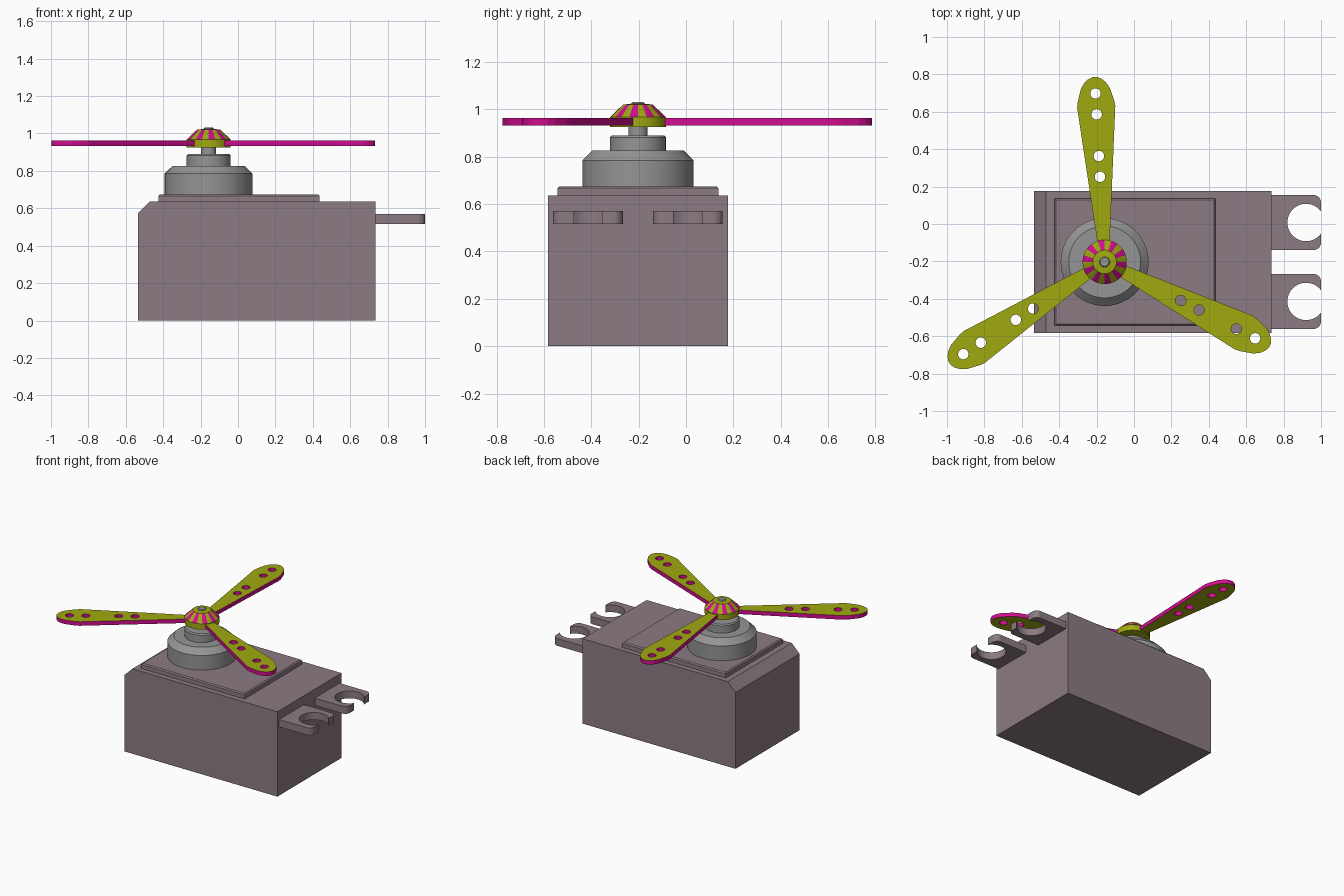
import bpy, bmesh
from math import sin, cos, pi, radians, sqrt, atan2
from mathutils import Matrix

if "Cube" in bpy.data.objects:
    bpy.data.objects.remove(bpy.data.objects["Cube"])

HUB = (-0.157, -0.203)


def material(name, rgb):
    m = bpy.data.materials.new(name)
    m.diffuse_color = (*rgb, 1)
    m.use_nodes = True
    m.node_tree.nodes["Principled BSDF"].inputs["Base Color"].default_value = m.diffuse_color
    return m


MAUVE = material("mauve", (0.26, 0.20, 0.23))
LIME = material("lime", (0.35, 0.40, 0.005))
PINK = material("pink", (0.64, 0.004, 0.28))
GREY = material("grey", (0.30, 0.30, 0.30))


def finish(name, bm, mats, smooth=False):
    bmesh.ops.remove_doubles(bm, verts=bm.verts, dist=1e-5)
    bmesh.ops.recalc_face_normals(bm, faces=bm.faces)
    mesh = bpy.data.meshes.new(name)
    bm.to_mesh(mesh)
    bm.free()
    for m in mats:
        mesh.materials.append(m)
    if smooth:
        mesh.shade_smooth()
        mesh.set_sharp_from_angle(angle=radians(25))
    ob = bpy.data.objects.new(name, mesh)
    bpy.context.collection.objects.link(ob)
    return ob


def prism(name, pts, depth, mats):
    """Extrude a closed 3D polygon along a vector."""
    bm = bmesh.new()
    face = bm.faces.new([bm.verts.new(p) for p in pts])
    new = bmesh.ops.extrude_face_region(bm, geom=[face], use_keep_orig=True)["geom"]
    bmesh.ops.translate(bm, vec=depth, verts=[v for v in new if isinstance(v, bmesh.types.BMVert)])
    return finish(name, bm, mats)


def lathe(name, profile, mats, steps=60):
    """Spin an (r, z) profile around the hub axis."""
    bm = bmesh.new()
    vs = [bm.verts.new((r, 0, z)) for r, z in profile]
    es = [bm.edges.new(p) for p in zip(vs, vs[1:])]
    bmesh.ops.spin(bm, geom=vs + es, axis=(0, 0, 1), cent=(0, 0, 0),
                   angle=2 * pi, steps=steps)
    ob = finish(name, bm, mats, True)
    ob.location = (*HUB, 0)
    return ob


def circle(cx, cy, r, n=24):
    return [(cx + r * cos(2 * pi * i / n), cy + r * sin(2 * pi * i / n)) for i in range(n)]


def plate(name, loops, z0, z1, mats):
    """Flat plate from outline and hole loops."""
    cu = bpy.data.curves.new(name, "CURVE")
    cu.dimensions, cu.fill_mode, cu.extrude = "2D", "BOTH", (z1 - z0) / 2
    for loop in loops:
        sp = cu.splines.new("POLY")
        sp.points.add(len(loop) - 1)
        for p, (x, y) in zip(sp.points, loop):
            p.co = (x, y, 0, 1)
        sp.use_cyclic_u = True
    tmp = bpy.data.objects.new(name + "_outline", cu)
    bpy.context.collection.objects.link(tmp)
    deps = bpy.context.evaluated_depsgraph_get()
    mesh = bpy.data.meshes.new_from_object(tmp.evaluated_get(deps))
    bm = bmesh.new()
    bm.from_mesh(mesh)
    bpy.data.objects.remove(tmp)
    bpy.data.meshes.remove(mesh)
    bmesh.ops.translate(bm, vec=(0, 0, (z0 + z1) / 2), verts=bm.verts)
    bm.normal_update()
    for f in bm.faces:
        f.smooth = False
        f.material_index = int(abs(f.normal.z) < 0.5 and len(mats) > 1)
    return finish(name, bm, mats)


# Motor case with one chamfered top edge
case = [(-0.535, 0), (0.735, 0), (0.735, 0.637), (-0.47, 0.637), (-0.535, 0.573)]
prism("case", [(x, -0.583, z) for x, z in case], (0, 0.76, 0), [MAUVE])

# Raised lid with a fine top bevel
bm = bmesh.new()
bmesh.ops.create_cube(bm, size=1, matrix=Matrix.Translation((0.005, -0.203, 0.65))
                      @ Matrix.Diagonal((0.86, 0.68, 0.05, 1)))
top = [e for e in bm.edges if all(v.co.z > 0.66 for v in e.verts)]
bmesh.ops.bevel(bm, geom=top, offset=0.008, segments=1, affect="EDGES")
finish("lid", bm, [MAUVE])

# Stepped gear tower and shaft
lathe("gear_tower", [(0, 0.67), (0.235, 0.67), (0.235, 0.785), (0.192, 0.827),
                     (0.118, 0.827), (0.118, 0.882), (0.11, 0.89), (0, 0.89)], [GREY])
lathe("shaft", [(0, 0.88), (0.04, 0.88), (0.04, 0.95), (0.028, 0.96),
                (0.028, 1.026), (0.023, 1.031), (0, 1.031)], [GREY])

# Spinner cap with striped cone
spinner = lathe("spinner", [(0, 0.925), (0.118, 0.925), (0.118, 0.968), (0.063, 1.02),
                            (0.03, 1.024), (0, 1.024)], [LIME, PINK])
for f in spinner.data.polygons:
    if 0.98 < f.center.z < 1.015:
        sector = int((atan2(f.center.y, f.center.x) % (2 * pi)) / (2 * pi / 20))
        f.material_index = sector % 2

# Three blades with four holes each
half = [(0.06, 0.03), (0.12, 0.034), (0.80, 0.099), (0.83, 0.102), (0.86, 0.098),
        (0.93, 0.077), (0.96, 0.058), (0.98, 0.035), (0.99, 0.012)]
outline = half + [(r, -w) for r, w in reversed(half)]
holes = [circle(r, 0, 0.028) for r in (0.456, 0.567, 0.79, 0.902)]
for k in range(3):
    blade = plate(f"blade_{k + 1}", [outline] + holes, 0.933, 0.963, [LIME, PINK])
    blade.location = (*HUB, 0)
    blade.rotation_euler.z = radians(93.1 + 120 * k)

# Two open-ended mounting lugs
HX, R, W = 0.92, 0.1, 0.147
gap = atan2(sqrt(R * R - 0.08 ** 2), 0.08)
for k, cy in enumerate((0.008, -0.414)):
    corner = [(0.96 + 0.04 * sin(a), -W + 0.04 - 0.04 * cos(a))
              for a in (i * pi / 12 for i in range(7))]
    arc = [(HX + R * cos(a), R * sin(a))
           for a in (-gap - (2 * pi - 2 * gap) * i / 32 for i in range(33))]
    pts = ([(0.73, -W)] + corner + arc
           + [(x, -y) for x, y in reversed(corner)] + [(0.73, W)])
    plate(f"mounting_lug_{k + 1}", [[(x, y + cy) for x, y in pts]], 0.515, 0.57, [MAUVE])
